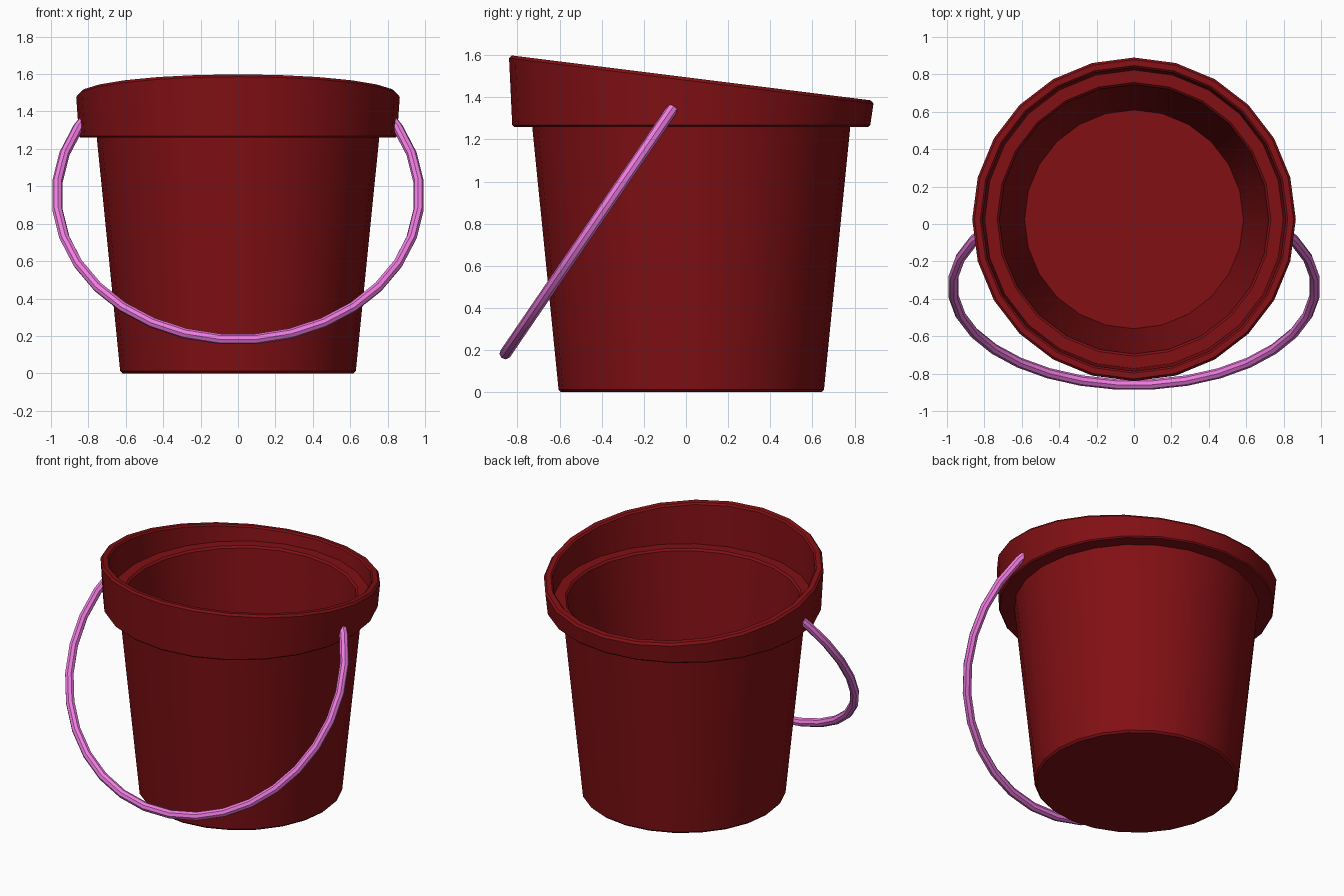
import bpy, bmesh
from math import sin, cos, tau, radians

if "Cube" in bpy.data.objects:
    bpy.data.objects.remove(bpy.data.objects["Cube"])

SIDES = 24
CENTRE_Y = 0.025
SLOPE = 0.125


def make_object(name, bm, colour):
    bmesh.ops.recalc_face_normals(bm, faces=bm.faces)
    mesh = bpy.data.meshes.new(name)
    bm.to_mesh(mesh)
    bm.free()
    obj = bpy.data.objects.new(name, mesh)
    bpy.context.collection.objects.link(obj)
    mat = bpy.data.materials.new(name + "_colour")
    mat.diffuse_color = colour
    mat.use_nodes = True
    mat.node_tree.nodes["Principled BSDF"].inputs["Base Color"].default_value = mat.diffuse_color
    mesh.materials.append(mat)
    bpy.ops.object.select_all(action='DESELECT')
    obj.select_set(True)
    bpy.context.view_layer.objects.active = obj
    bpy.ops.object.shade_smooth_by_angle(angle=radians(32))
    return obj


def bridge(bm, a, b):
    n = len(a)
    for i in range(n):
        j = (i + 1) % n
        bm.faces.new((a[i], a[j], b[j], b[i]))


# Bucket: turned profile (radius, height, tilted), outside up and inside down
profile = [
    (0.618, 0.0, 0), (0.63, 0.012, 0), (0.755, 1.26, 0),       # outer wall
    (0.842, 1.26, 0), (0.85, 1.268, 0),                        # rim underside
    (0.865, 1.478, 1), (0.853, 1.492, 1),                      # slanted lip
    (0.822, 1.492, 1), (0.812, 1.482, 1),
    (0.798, 1.31, 0), (0.732, 1.31, 0), (0.72, 1.298, 0),      # inner ledge
    (0.585, 0.05, 0),                                          # inner wall
]
bm = bmesh.new()
rings = []
for r, z, tilted in profile:
    ring = []
    for i in range(SIDES):
        a = tau * i / SIDES
        y = r * sin(a)
        ring.append(bm.verts.new((r * cos(a), y + CENTRE_Y, z - SLOPE * y * tilted)))
    rings.append(ring)
for a, b in zip(rings, rings[1:]):
    bridge(bm, a, b)
bm.faces.new(rings[0])     # underside
bm.faces.new(rings[-1])    # inner floor
make_object("bucket", bm, (0.22, 0.005, 0.007, 1))

# Handle: part of a 32-sided ellipse hanging forward, ends sunk into the rim
half = [(0.97 * sin(tau * (k + 0.5) / 32), 0.95 - 0.77 * cos(tau * (k + 0.5) / 32))
        for k in range(11)] + [(0.83, 1.345)]
path = [(-x, z) for x, z in reversed(half)] + half
curve = bpy.data.curves.new("handle_path", 'CURVE')
curve.dimensions = '3D'
curve.bevel_depth = 0.028
curve.bevel_resolution = 2
curve.use_fill_caps = True
spline = curve.splines.new('POLY')
spline.points.add(len(path) - 1)
for p, (x, z) in zip(spline.points, path):
    p.co = (x, -0.86 + (z - 0.18) * 0.683, z, 1)
helper = bpy.data.objects.new("handle_path", curve)
bpy.context.collection.objects.link(helper)
bm = bmesh.new()
tube = helper.to_mesh()
bm.from_mesh(tube)
helper.to_mesh_clear()
bpy.data.objects.remove(helper)
bmesh.ops.remove_doubles(bm, verts=bm.verts, dist=0.0001)
make_object("handle", bm, (0.87, 0.2, 0.75, 1))
